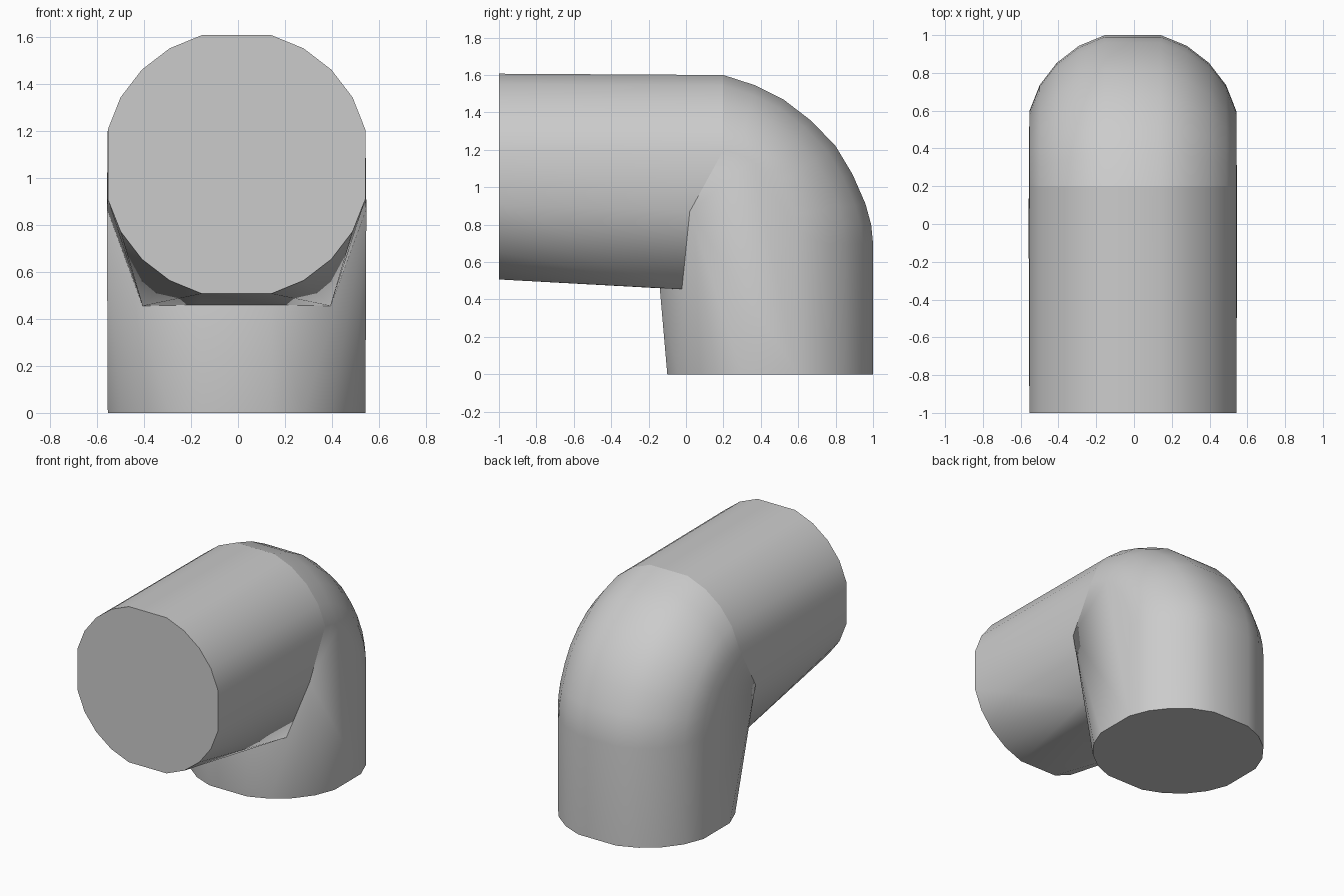
import bpy, bmesh, math
from mathutils import Vector

cube = bpy.data.objects.get("Cube")
if cube:
    bpy.data.objects.remove(cube, do_unlink=True)

mat = bpy.data.materials.new("plain grey")
mat.use_nodes = True
grey = (0.6, 0.6, 0.6, 1)
mat.diffuse_color = grey
mat.node_tree.nodes["Principled BSDF"].inputs["Base Color"].default_value = grey

R, HALF, FLAT, CX = 0.57, 0.548, 0.55, -0.006


def section(mid, outer, full=True, steps=24):
    """Round section with slightly flattened sides, given in the y-z plane."""
    mid, outer = Vector((CX, *mid)), Vector((CX, *outer))
    up = (outer - mid) / FLAT
    points = []
    for i in range(steps if full else steps // 2 + 1):
        a = 2 * math.pi * i / steps
        x = max(-HALF, min(HALF, R * math.cos(a)))
        h = max(-FLAT, min(FLAT, R * math.sin(a)))
        points.append(mid + up * h + Vector((x, 0, 0)))
    return points


def hull_object(name, points):
    bm = bmesh.new()
    for p in points:
        bm.verts.new(p)
    bmesh.ops.remove_doubles(bm, verts=bm.verts[:], dist=0.001)
    result = bmesh.ops.convex_hull(bm, input=bm.verts[:])
    loose = [v for v in bm.verts if not v.link_faces]
    bmesh.ops.delete(bm, geom=loose, context='VERTS')
    bmesh.ops.dissolve_limit(bm, angle_limit=0.005, verts=bm.verts[:], edges=bm.edges[:])
    bmesh.ops.recalc_face_normals(bm, faces=bm.faces[:])
    mesh = bpy.data.meshes.new(name)
    bm.to_mesh(mesh)
    bm.free()
    mesh.materials.append(mat)
    obj = bpy.data.objects.new(name, mesh)
    bpy.context.collection.objects.link(obj)
    bpy.ops.object.select_all(action='DESELECT')
    obj.select_set(True)
    bpy.context.view_layer.objects.active = obj
    bpy.ops.object.shade_smooth_by_angle(angle=math.radians(35))
    return obj


# Inner crease where the two pipes meet
crease = []
for s in (-1, 1):
    for x, y, z in ((0.15, -0.14, 0.46), (0.4, -0.02, 0.455), (0.552, 0.02, 0.87)):
        crease.append(Vector((CX + s * x, y, z)))

# Horizontal pipe
hull_object("horizontal_pipe",
            section((-1, 1.057), (-1, 1.607)) + section((0.2, 1.05), (0.2, 1.6)) + crease)

# Vertical pipe with the rounded bend on top
profile = [(0.2, 1.6), (0.37, 1.545), (0.52, 1.47), (0.67, 1.355), (0.8, 1.22),
           (0.89, 1.07), (0.96, 0.91), (0.99, 0.8), (1.0, 0.7)]
body = section((0.45, 0), (1.0, 0)) + crease
for i, outer in enumerate(profile):
    t = i / (len(profile) - 1)
    a = t * math.pi / 2
    mid = (0.2 + 0.25 * math.sin(a), 0.7 + 0.35 * math.cos(a))
    body += section(mid, outer, full=False)
hull_object("vertical_pipe_and_bend", body)
